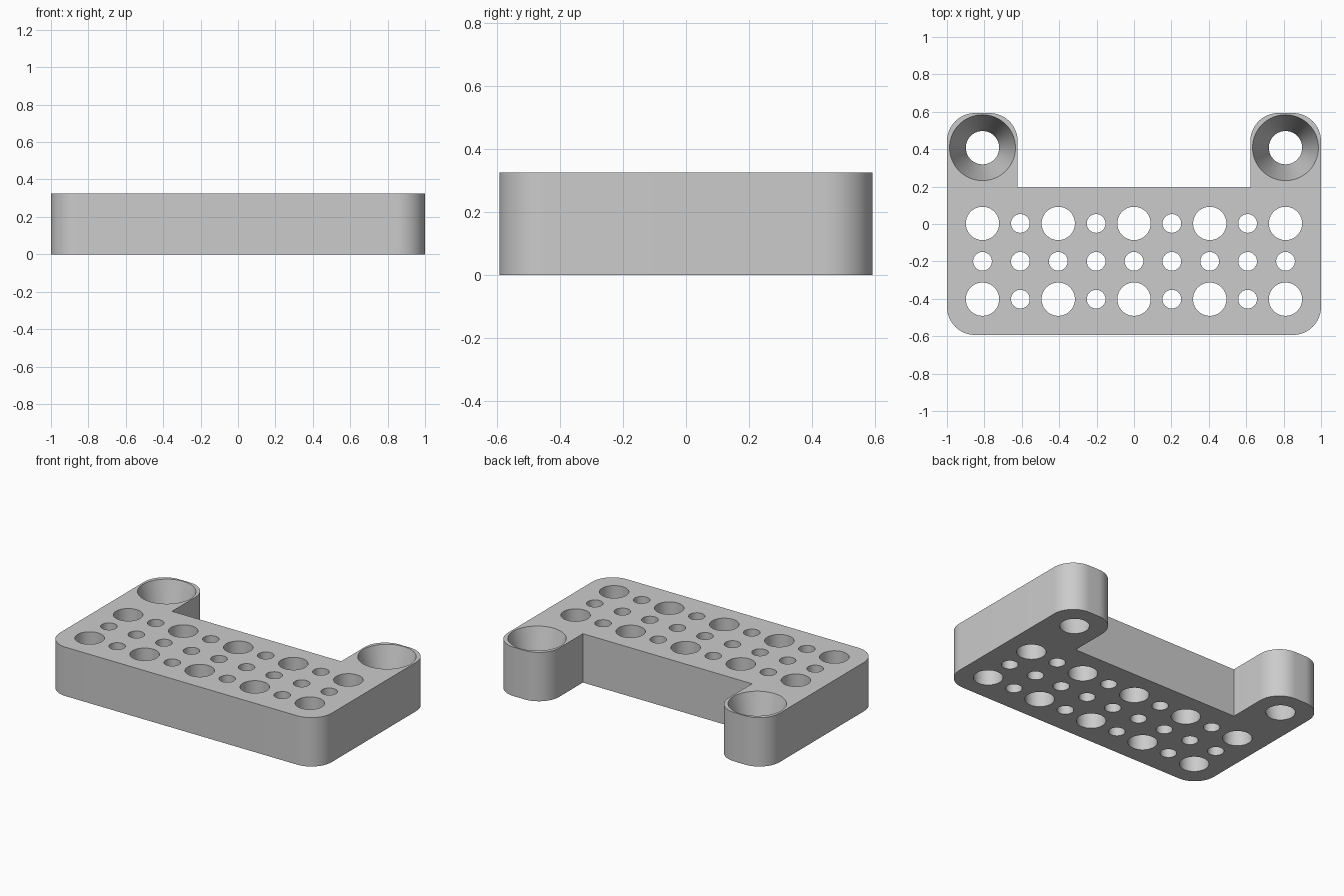
import bpy
import bmesh
from mathutils import Matrix

if "Cube" in bpy.data.objects:
    bpy.data.objects.remove(bpy.data.objects["Cube"], do_unlink=True)

HEIGHT = 0.325
HALF_Y = 0.593
PITCH = 0.2025
MARGIN = 0.02


def make_object(name, bm):
    bmesh.ops.recalc_face_normals(bm, faces=bm.faces)
    mesh = bpy.data.meshes.new(name)
    bm.to_mesh(mesh)
    bm.free()
    obj = bpy.data.objects.new(name, mesh)
    bpy.context.scene.collection.objects.link(obj)
    return obj


def add_hole(bm, x, y, bottom, top):
    """Round or conical cutter reaching a little past both faces."""
    flare = (top - bottom) * MARGIN / HEIGHT
    bmesh.ops.create_cone(
        bm, cap_ends=True, segments=64,
        radius1=bottom - flare, radius2=top + flare,
        depth=HEIGHT + 2 * MARGIN,
        matrix=Matrix.Translation((x, y, HEIGHT / 2)))


grey = bpy.data.materials.new("light_grey")
grey.use_nodes = True
grey.diffuse_color = (0.6, 0.6, 0.6, 1)
grey.node_tree.nodes["Principled BSDF"].inputs["Base Color"].default_value = (0.6, 0.6, 0.6, 1)

# Plate with two mounting tabs: right half of the outline, then mirrored
half = [(1, -HALF_Y), (1, HALF_Y), (0.622, HALF_Y), (0.622, 0.195)]
outline = half + [(-x, y) for x, y in reversed(half)]
bm = bmesh.new()
face = bm.faces.new([bm.verts.new((x, y, 0)) for x, y in outline])
raised = bmesh.ops.extrude_face_region(bm, geom=[face])["geom"]
bmesh.ops.translate(bm, vec=(0, 0, HEIGHT),
                    verts=[v for v in raised if isinstance(v, bmesh.types.BMVert)])

# Round the outer upright corners, keep the inner ones sharp
corners = [e for e in bm.edges
           if abs(e.verts[0].co.z - e.verts[1].co.z) > 0.1
           and abs(abs(e.verts[0].co.y) - HALF_Y) < 0.001]
bmesh.ops.bevel(bm, geom=corners, offset=0.15, segments=16, profile=0.5, affect='EDGES')
plate = make_object("mounting_plate", bm)
plate.data.materials.append(grey)

# Hole grid: large holes at every other position of the outer rows
bm = bmesh.new()
for row in range(3):
    for col in range(-4, 5):
        radius = 0.089 if row != 1 and col % 2 == 0 else 0.05
        add_hole(bm, col * PITCH, 0.003 - row * PITCH, radius, radius)

# Tapered screw holes in the tabs
for side in (-1, 1):
    add_hole(bm, side * 4 * PITCH, 0.408, 0.089, 0.176)
cutter = make_object("hole_cutter", bm)
cutter.hide_render = True

# Cut the holes and shade
cut = plate.modifiers.new("holes", 'BOOLEAN')
cut.operation = 'DIFFERENCE'
cut.solver = 'EXACT'
cut.object = cutter
bpy.ops.object.select_all(action='DESELECT')
plate.select_set(True)
bpy.context.view_layer.objects.active = plate
bpy.ops.object.modifier_apply(modifier=cut.name)
bpy.data.objects.remove(cutter, do_unlink=True)
bpy.ops.object.shade_smooth_by_angle()
